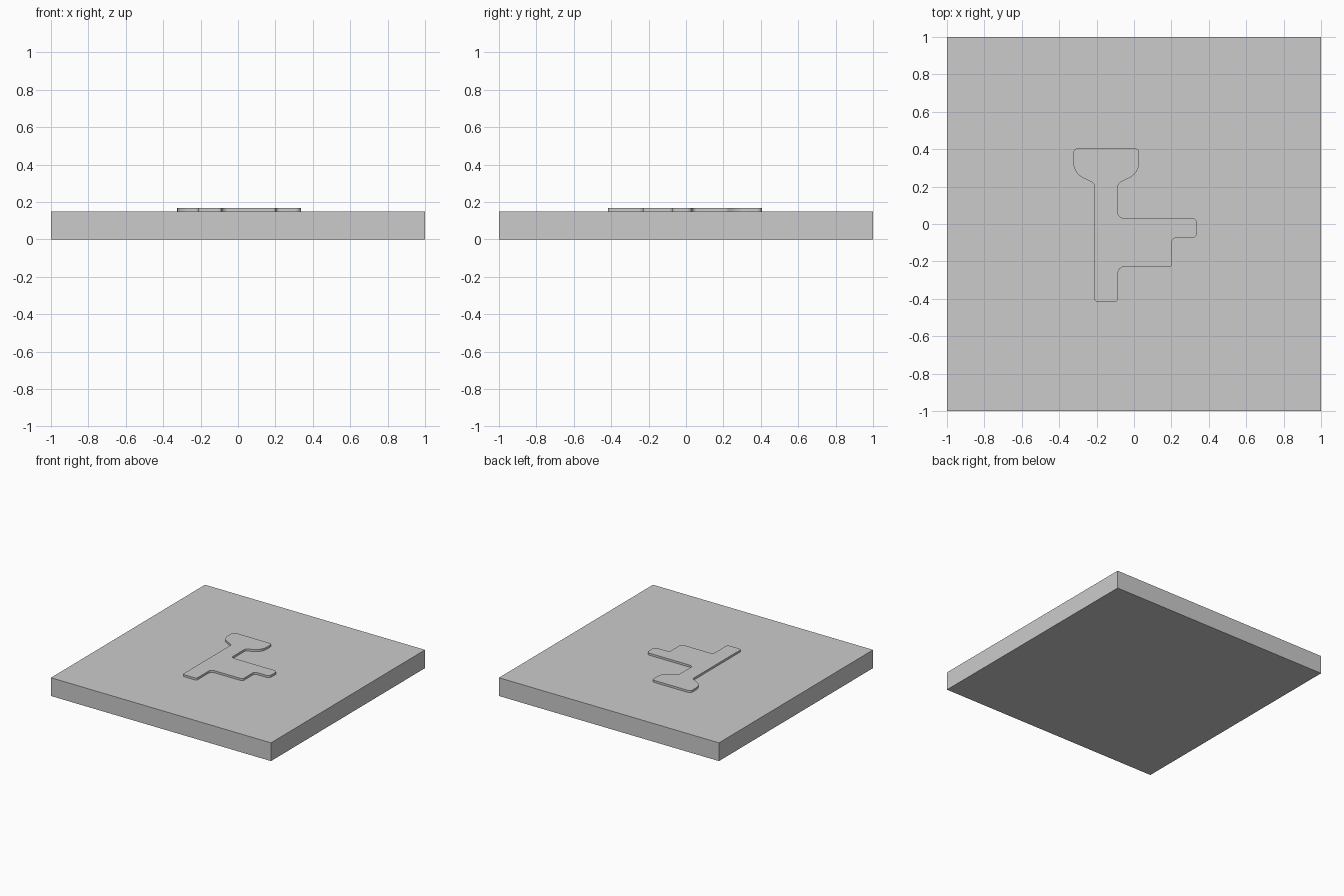
import bpy, bmesh, math
from mathutils import Vector

if "Cube" in bpy.data.objects:
    bpy.data.objects.remove(bpy.data.objects["Cube"])


def rounded_outline(corners, steps=6):
    """Replace every (x, y, radius) corner with a tangent arc."""
    out = []
    for i, (x, y, r) in enumerate(corners):
        p = Vector((x, y))
        a = (Vector(corners[i - 1][:2]) - p).normalized()
        b = (Vector(corners[(i + 1) % len(corners)][:2]) - p).normalized()
        half = a.angle(b) / 2
        centre = p + (a + b).normalized() * (r / math.sin(half))
        start = p + a * (r / math.tan(half)) - centre
        end = p + b * (r / math.tan(half)) - centre
        sweep = start.angle_signed(end)
        for s in range(steps + 1):
            t = -sweep * s / steps
            c, n = math.cos(t), math.sin(t)
            out.append(centre + Vector((start.x * c - start.y * n,
                                        start.x * n + start.y * c)))
    return out


def slab(name, outline, z0, z1):
    """Extrude a closed outline from z0 to z1."""
    bm = bmesh.new()
    face = bm.faces.new([bm.verts.new((p[0], p[1], z0)) for p in outline])
    ext = bmesh.ops.extrude_face_region(bm, geom=[face], use_keep_orig=True)
    top = [v for v in ext["geom"] if isinstance(v, bmesh.types.BMVert)]
    bmesh.ops.translate(bm, verts=top, vec=(0, 0, z1 - z0))
    bmesh.ops.recalc_face_normals(bm, faces=bm.faces)
    mesh = bpy.data.meshes.new(name)
    bm.to_mesh(mesh)
    bm.free()
    obj = bpy.data.objects.new(name, mesh)
    bpy.context.collection.objects.link(obj)
    return obj


# Square base plate
slab("base_plate", [(-1, -1), (1, -1), (1, 1), (-1, 1)], 0, 0.15)

# Thin raised shape: stem, flared head and stepped side arm
shape = [
    (-0.325, 0.405, 0.025), (-0.325, 0.272, 0.095), (-0.212, 0.217, 0.025),
    (-0.212, -0.417, 0.02), (-0.085, -0.417, 0.02), (-0.085, -0.23, 0.03),
    (0.203, -0.23, 0.015), (0.203, -0.075, 0.02), (0.337, -0.075, 0.03),
    (0.337, 0.033, 0.03), (-0.085, 0.033, 0.025), (-0.085, 0.217, 0.025),
    (0.028, 0.272, 0.095), (0.028, 0.405, 0.025),
]
slab("raised_panel", rounded_outline(shape), 0.14, 0.167)
